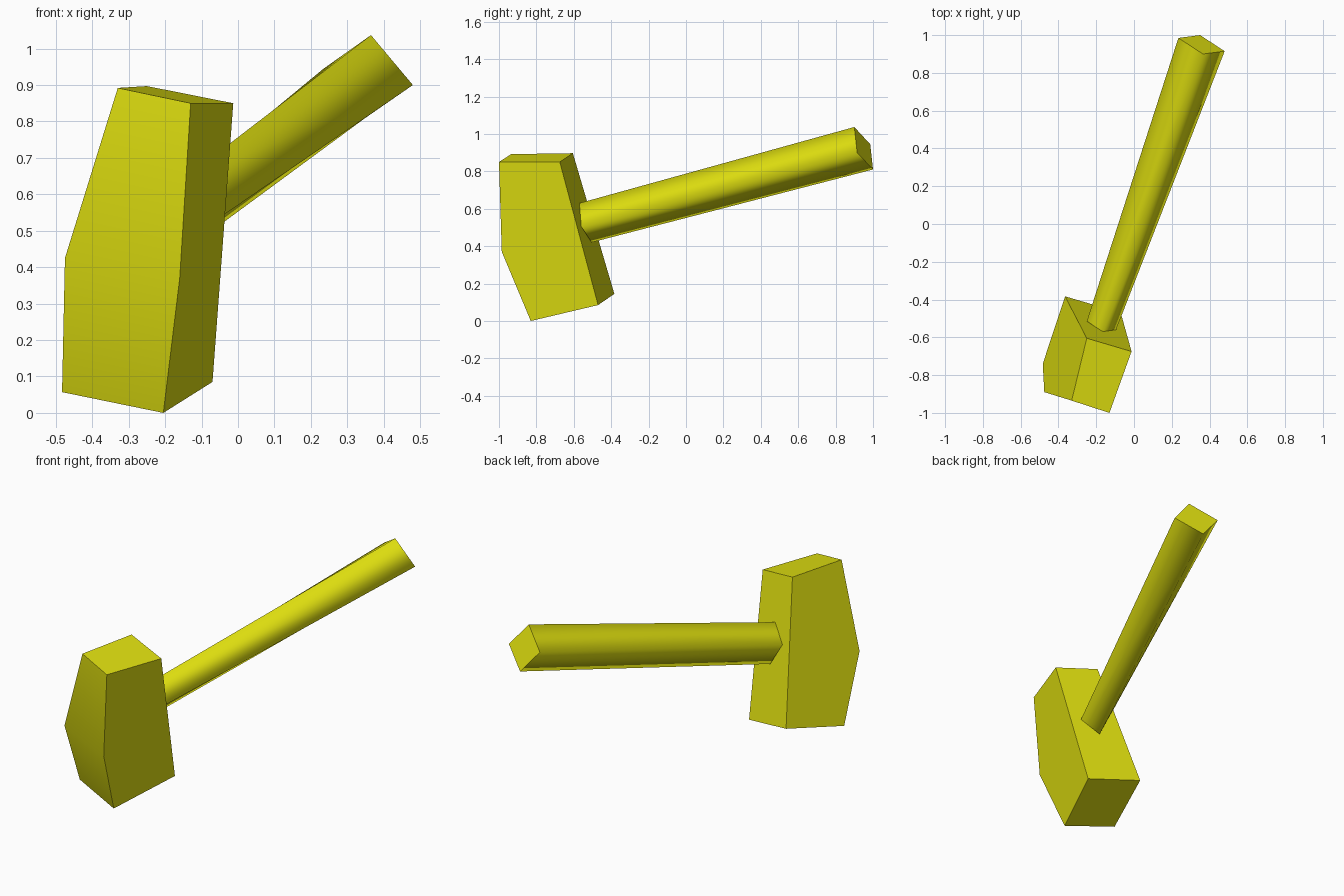
import bpy
import bmesh
import math

if "Cube" in bpy.data.objects:
    bpy.data.objects.remove(bpy.data.objects["Cube"])

# One yellow material for the whole tool
yellow = bpy.data.materials.new("yellow")
yellow.diffuse_color = (0.75, 0.75, 0.005, 1.0)
yellow.use_nodes = True
yellow.node_tree.nodes["Principled BSDF"].inputs["Base Color"].default_value = yellow.diffuse_color


def loft(name, ring_a, ring_b, smooth_angle):
    """Join two matching outlines into a closed solid with hard end caps."""
    bm = bmesh.new()
    a = [bm.verts.new(p) for p in ring_a]
    b = [bm.verts.new(p) for p in ring_b]
    n = len(a)
    caps = [bm.faces.new(a), bm.faces.new(b)]
    for i in range(n):
        j = (i + 1) % n
        bm.faces.new((a[i], a[j], b[j], b[i]))
    bmesh.ops.recalc_face_normals(bm, faces=bm.faces[:])
    for f in bm.faces:
        f.smooth = f not in caps
    for e in bm.edges:
        on_cap = any(f in caps for f in e.link_faces)
        e.smooth = not on_cap and e.calc_face_angle(0) < smooth_angle
    mesh = bpy.data.meshes.new(name)
    bm.to_mesh(mesh)
    bm.free()
    mesh.materials.append(yellow)
    obj = bpy.data.objects.new(name, mesh)
    bpy.context.collection.objects.link(obj)
    return obj


# Hammer head: five-sided outline, order is top front, top back,
# bottom back, bottom front, front kink
head_right = [(-0.13, -1.0, 0.85), (-0.013, -0.675, 0.85), (-0.07, -0.47, 0.085),
              (-0.205, -0.83, 0.0), (-0.16, -0.985, 0.37)]
head_left = [(-0.33, -0.935, 0.892), (-0.25, -0.605, 0.897), (-0.365, -0.383, 0.145),
             (-0.483, -0.74, 0.057), (-0.475, -0.89, 0.425)]
loft("hammer_head", head_right, head_left, math.radians(35))

# Handle: four-sided tapered bar with softly shaded sides
handle_base = [(-0.165, -0.57, 0.63), (-0.095, -0.56, 0.505),
               (-0.18, -0.505, 0.42), (-0.25, -0.515, 0.545)]
handle_tip = [(0.365, 0.90, 1.037), (0.48, 0.915, 0.90),
              (0.35, 1.0, 0.81), (0.235, 0.985, 0.945)]
loft("handle", handle_base, handle_tip, math.radians(120))
